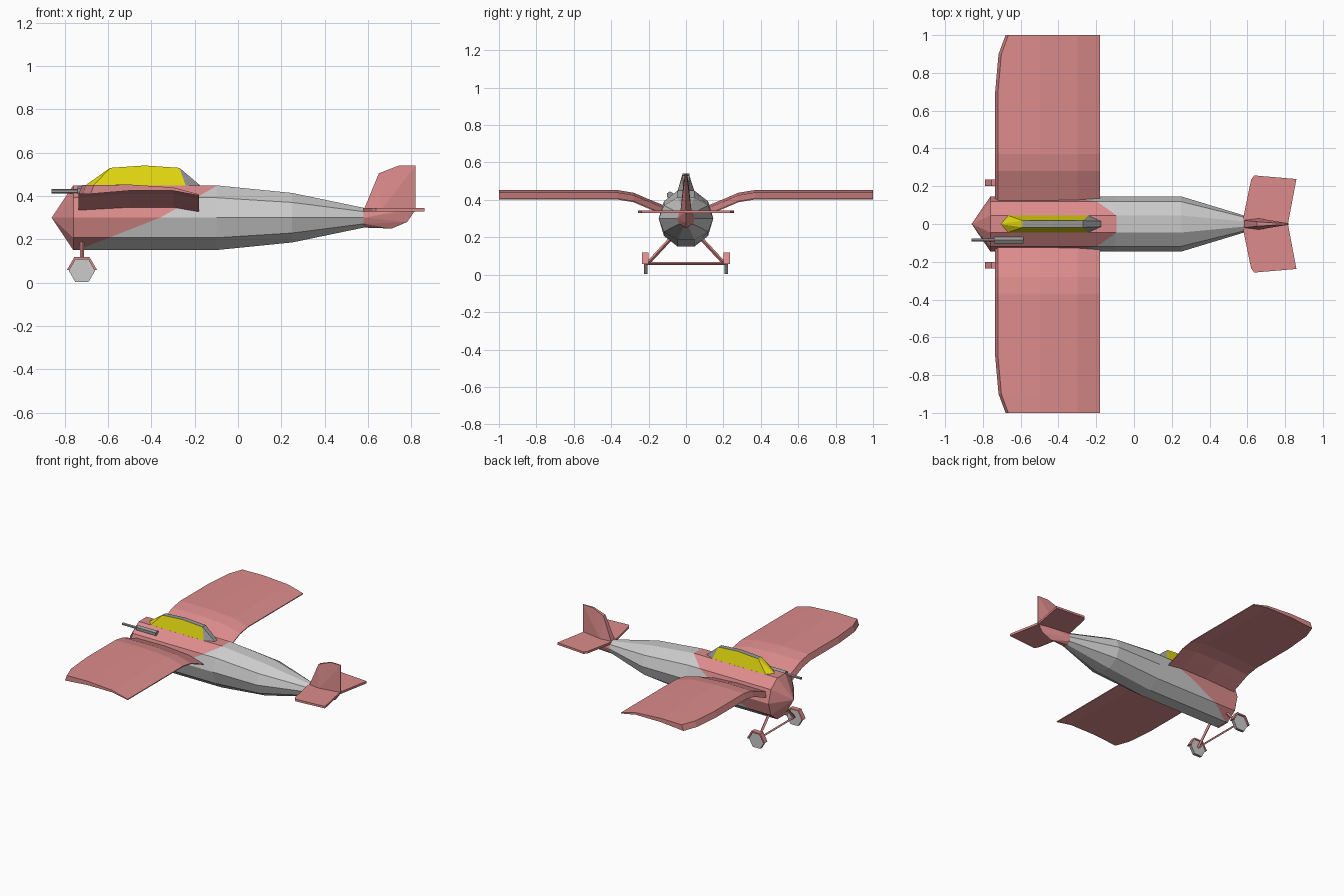
import bpy, bmesh, math
from mathutils import Vector

if "Cube" in bpy.data.objects:
    bpy.data.objects.remove(bpy.data.objects["Cube"])


def material(name, rgb):
    m = bpy.data.materials.new(name)
    m.use_nodes = True
    m.diffuse_color = (*rgb, 1)
    m.node_tree.nodes["Principled BSDF"].inputs["Base Color"].default_value = (*rgb, 1)
    return m


RED = material("faded red", (0.72, 0.26, 0.26))
SILVER = material("silver", (0.6, 0.6, 0.6))
STEEL = material("steel grey", (0.31, 0.31, 0.31))
YELLOW = material("yellow glass", (0.75, 0.67, 0.005))


def finish(name, bm, *mats):
    bmesh.ops.recalc_face_normals(bm, faces=bm.faces)
    me = bpy.data.meshes.new(name)
    bm.to_mesh(me)
    bm.free()
    for m in mats:
        me.materials.append(m)
    ob = bpy.data.objects.new(name, me)
    bpy.context.scene.collection.objects.link(ob)
    return ob


def loft(bm, sections):
    """Skin a list of equal-length closed sections and cap both ends."""
    rings = [[bm.verts.new(p) for p in s] for s in sections]
    n = len(rings[0])
    for a, b in zip(rings, rings[1:]):
        for i in range(n):
            j = (i + 1) % n
            bm.faces.new((a[i], a[j], b[j], b[i]))
    bm.faces.new(rings[0])
    bm.faces.new(rings[-1])
    return rings


def hull(name, points, *mats):
    bm = bmesh.new()
    for p in points:
        bm.verts.new(p)
    bmesh.ops.convex_hull(bm, input=bm.verts[:])
    bmesh.ops.dissolve_limit(bm, angle_limit=0.01, verts=bm.verts[:], edges=bm.edges[:])
    return finish(name, bm, *mats)


def rod(name, start, end, radius, sides, mat):
    start, end = Vector(start), Vector(end)
    axis = end - start
    bm = bmesh.new()
    bmesh.ops.create_cone(bm, cap_ends=True, segments=sides, radius1=radius,
                          radius2=radius, depth=axis.length)
    ob = finish(name, bm, mat)
    ob.rotation_euler = axis.to_track_quat('Z', 'Y').to_euler()
    ob.location = (start + end) / 2
    return ob


def ring(x, ry, rz):
    return [(x, ry * math.cos(math.tau * i / 10), 0.3 + rz * math.sin(math.tau * i / 10))
            for i in range(10)]


# Fuselage: ten-sided tube, red nose split off along a slanted line
bm = bmesh.new()
loft(bm, [ring(-0.76, 0.146, 0.157), ring(-0.1, 0.146, 0.157),
          ring(0.25, 0.146, 0.12), ring(0.58, 0.046, 0.048)])
bend = Vector((-0.36, 0, 0.3))
normals = {True: Vector((0.145, 0, -0.26)), False: Vector((0.145, 0, -0.37))}
for upper, no in normals.items():
    faces = [f for f in bm.faces if (f.calc_center_median().z > 0.3) == upper and len(f.verts) < 10]
    geom = faces + list({e for f in faces for e in f.edges}) + list({v for f in faces for v in f.verts})
    bmesh.ops.bisect_plane(bm, geom=geom, plane_co=bend, plane_no=no)
for f in bm.faces:
    c = f.calc_center_median()
    f.material_index = int((c - bend).dot(normals[c.z > 0.3]) < 0)
finish("fuselage", bm, SILVER, RED)
hull("nose_cone", ring(-0.76, 0.146, 0.157) + [(-0.86, 0, 0.3)], RED)

# Wings: thin cambered section swept outward with a raised outer panel
AIRFOIL = [(-0.735, 0.41), (-0.72, 0.45), (-0.5, 0.453), (-0.3, 0.44),
           (-0.18, 0.408), (-0.18, 0.402), (-0.3, 0.425), (-0.5, 0.425)]
STATIONS = [(0.1, -0.09, 0), (0.21, -0.045, 0), (0.28, -0.015, 0), (0.37, 0, 0),
            (0.7, 0, 0), (0.9, 0, 0.018), (1.0, 0, 0.055)]
for side, label in ((1, "back"), (-1, "front")):
    bm = bmesh.new()
    loft(bm, [[(x + (sweep if x < -0.7 else 0), side * y, z + lift) for x, z in AIRFOIL]
              for y, lift, sweep in STATIONS])
    finish("right_wing" if side > 0 else "left_wing", bm, RED)

# Canopy: yellow glazing with grey roof and rear fairing
base = [(-0.71, 0), (-0.67, 0.046), (-0.24, 0.046), (-0.17, 0.014)]
roof = [(-0.59, 0.018, 0.53), (-0.43, 0.018, 0.541), (-0.27, 0.018, 0.53)]
bm = bmesh.new()
V = bm.verts.new
front = V((-0.71, 0, 0.445))
sides = []
for s in (-1, 1):
    low = [V((x, s * y, 0.445)) for x, y in base[1:]]
    top = [V((x, s * y, z)) for x, y, z in roof]
    sides.append((low, top))
    bm.faces.new((low[0], low[1], top[2], top[1], top[0])).material_index = 1
    bm.faces.new((low[1], low[2], top[2]))
    bm.faces.new((front, low[0], top[0])).material_index = 1
(la, ta), (lb, tb) = sides
bm.faces.new((front, ta[0], tb[0])).material_index = 1
for i in range(2):
    bm.faces.new((ta[i], ta[i + 1], tb[i + 1], tb[i]))
bm.faces.new((ta[2], la[2], lb[2], tb[2]))
bm.faces.new((front, la[0], la[1], la[2], lb[2], lb[1], lb[0]))
finish("canopy", bm, STEEL, YELLOW)

# Gun beside the canopy
rod("gun_barrel", (-0.86, -0.085, 0.422), (-0.72, -0.085, 0.422), 0.01, 6, STEEL)
rod("gun_body", (-0.74, -0.085, 0.425), (-0.585, -0.085, 0.425), 0.02, 6, STEEL)

# Tail: tapered end, upright fin and flat stabilizer
hull("tail_cone", ring(0.58, 0.046, 0.048)
     + [(0.82, 0, 0.345), (0.815, 0, 0.33), (0.78, 0, 0.28), (0.71, 0, 0.25)], RED)
fin = [(0.58, 0.02, 0.335), (0.65, 0.012, 0.505), (0.74, 0.006, 0.54),
       (0.82, 0.003, 0.54), (0.82, 0.003, 0.335), (0.66, 0.03, 0.335)]
hull("tail_fin", [(x, s * y, z) for x, y, z in fin for s in (-1, 1)], RED)
plan = [(0.58, 0), (0.58, 0.04), (0.62, 0.235), (0.637, 0.257), (0.86, 0.238), (0.815, 0)]
for s, label in ((1, "right"), (-1, "left")):
    bm = bmesh.new()
    loft(bm, [[(x, s * y, z) for x, y in plan] for z in (0.329, 0.344)])
    finish(label + "_stabilizer", bm, RED)

# Landing gear: hexagonal wheels, half-round fenders, struts and axle
rod("axle", (-0.72, -0.21, 0.06), (-0.72, 0.21, 0.06), 0.008, 4, RED)
for s, label in ((1, "right"), (-1, "left")):
    rod(label + "_strut", (-0.72, s * 0.205, 0.06), (-0.72, s * 0.07, 0.205), 0.01, 4, RED)
    bm = bmesh.new()
    hexagon = [(math.cos(math.pi * i / 3), math.sin(math.pi * i / 3)) for i in range(6)]
    loft(bm, [[(-0.72 + 0.061 * c, s * y, 0.056 + 0.061 * n) for c, n in hexagon]
              for y in (0.205, 0.225)])
    for f in bm.faces:
        f.material_index = int(len(f.verts) == 6)
    finish(label + "_wheel", bm, STEEL, SILVER)
    bm = bmesh.new()
    arc = [(r * c, r * n) for r, half in ((0.07, hexagon[:4]), (0.058, hexagon[3::-1]))
           for c, n in half]
    loft(bm, [[(-0.72 + x, s * y, 0.058 + z) for x, z in arc] for y in (0.2, 0.235)])
    finish(label + "_fender", bm, RED)
